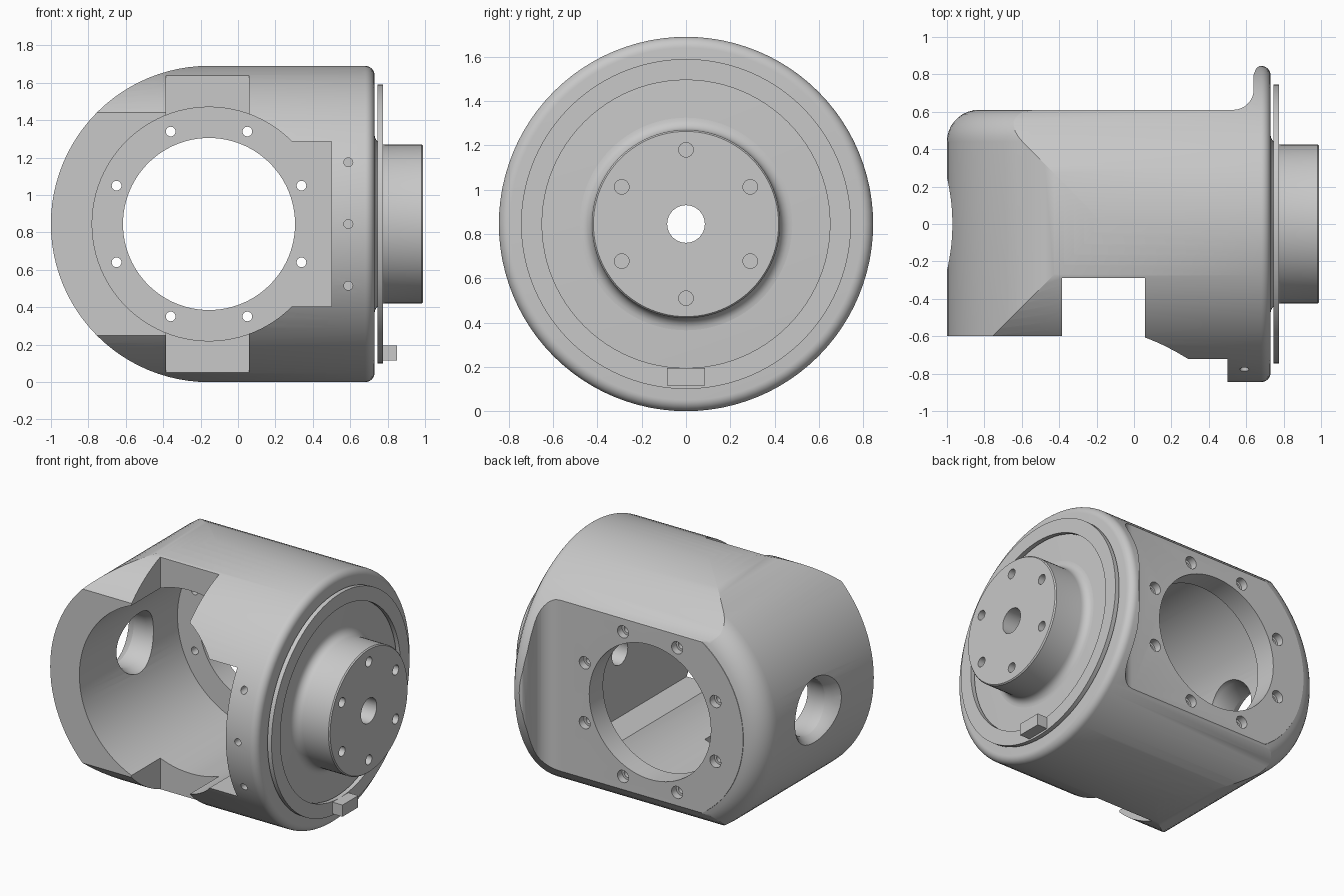
import bpy, bmesh, math
from mathutils import Vector

cube = bpy.data.objects.get("Cube")
if cube:
    bpy.data.objects.remove(cube, do_unlink=True)

R = 0.845          # barrel radius, also the height of its axis
PX = -0.155        # x of the crosswise bore axis
SEG = 96

metal = bpy.data.materials.new("plain grey metal")
metal.use_nodes = True
grey = (0.58, 0.58, 0.58, 1)
metal.diffuse_color = grey
metal.node_tree.nodes["Principled BSDF"].inputs["Base Color"].default_value = grey


def finish(name, bm):
    bmesh.ops.recalc_face_normals(bm, faces=bm.faces)
    me = bpy.data.meshes.new(name)
    bm.to_mesh(me)
    bm.free()
    ob = bpy.data.objects.new(name, me)
    bpy.context.collection.objects.link(ob)
    me.materials.append(metal)
    return ob


def skin(name, loops, closed=False):
    """Bridge a row of equal-length loops, capping the ends unless closed."""
    bm = bmesh.new()
    rings = [[bm.verts.new(p) for p in loop] for loop in loops]
    pairs = list(zip(rings, rings[1:]))
    if closed:
        pairs.append((rings[-1], rings[0]))
    else:
        bm.faces.new(rings[0])
        bm.faces.new(rings[-1])
    n = len(rings[0])
    for a, b in pairs:
        for i in range(n):
            j = (i + 1) % n
            bm.faces.new((a[i], a[j], b[j], b[i]))
    return finish(name, bm)


def lathe(name, axis, profile, centre=(0, 0, R), seg=SEG, closed=False):
    """Turn (distance along axis, radius) points about the x or y axis."""
    c = Vector(centre)
    loops = []
    for a, r in profile:
        loop = []
        for i in range(seg):
            t = 2 * math.pi * i / seg
            u, w = r * math.cos(t), r * math.sin(t)
            loop.append(c + Vector((a, u, w) if axis == "x" else (u, a, w)))
        loops.append(loop)
    return skin(name, loops, closed)


def box(name, x, y, z):
    return skin(name, [[(x[0], y[0], h), (x[1], y[0], h), (x[1], y[1], h), (x[0], y[1], h)] for h in z])


def arc(cx, cy, r, a0, a1, n=8):
    return [(cx + r * math.cos(math.radians(a0 + (a1 - a0) * i / n)),
             cy + r * math.sin(math.radians(a0 + (a1 - a0) * i / n))) for i in range(n + 1)]


def boolean(ob, tool, op="DIFFERENCE"):
    m = ob.modifiers.new(op.lower(), "BOOLEAN")
    m.operation, m.solver, m.object = op, "EXACT", tool
    bpy.context.view_layer.objects.active = ob
    bpy.ops.object.modifier_apply(modifier=m.name)
    bpy.data.objects.remove(tool, do_unlink=True)


def smooth(ob):
    bpy.ops.object.select_all(action="DESELECT")
    ob.select_set(True)
    bpy.context.view_layer.objects.active = ob
    bpy.ops.object.shade_smooth_by_angle(angle=math.radians(28))


def half_round(r, y):
    """Outline with a half-round left end and a roomy square right side."""
    end = [(PX + px, y, R + pz) for px, pz in arc(0, 0, r, 90, 270, 48)]
    return end + [(PX, y, R - 1.2), (0.95, y, R - 1.2), (0.95, y, R + 1.2), (PX, y, R + 1.2)]


# Housing: barrel along x with a rounded outer rim
housing = lathe("housing", "x", [(-1.2, R)] + arc(0.68, R - 0.05, 0.05, 90, 0))

# Round the left end about the crosswise axis, softening its back edge
layers = [(0.8455, -1.1)] + arc(0.6755, 0.44, 0.17, 0, 80) + [(0.5, 1.1)]
boolean(housing, skin("round_end", [half_round(r, y) for r, y in layers]), "INTERSECT")

# Back flat, swept up into the standing rim by a hollow fillet
flat = [(-1.3, 1.2), (-1.3, 0.61), (0.53, 0.61)] + arc(0.53, 0.72, 0.11, -75, 0)
flat += [(0.64, 0.80), (0.653, 0.832), (0.69, 0.86), (0.69, 1.2)]
boolean(housing, skin("back_flat_cut", [[(x, y, z) for x, y in flat] for z in (-0.3, 2)]))

# Front openings: flat face, cross slot, round cavity and side pocket
boolean(housing, box("front_flat_cut", (-1.3, -0.2), (-1.1, -0.6), (-0.2, 1.9)))
boolean(housing, box("cross_slot_cut", (-0.385, 0.06), (-1.2, -0.29), (-0.3, 2)))
boolean(housing, lathe("cavity_cut", "y", [(-1.3, 0.625), (0.46, 0.625)], (PX, 0, R)))
boolean(housing, box("pocket_cut", (0.01, 0.5), (-1.4, 0.455), (R - 0.44, R + 0.44)))

# Back opening with a ring of counterbored screw holes
boolean(housing, lathe("back_hole_cut", "y", [(0.3, 0.46), (0.8, 0.46)], (PX, 0, R)))
for k in range(8):
    t = math.radians(22.5 + 45 * k)
    c = (PX + 0.535 * math.cos(t), 0, R + 0.535 * math.sin(t))
    boolean(housing, lathe("screw_cut", "y", [(0.4, 0.026), (0.56, 0.026), (0.56, 0.042), (0.7, 0.042)], c, 20))

# Flared cable hole in the round end
boolean(housing, lathe("cable_hole_cut", "x", [(-1.1, 0.30), (-1, 0.25), (-0.96, 0.21), (-0.92, 0.185),
                                               (-0.82, 0.185), (-0.78, 0.20), (-0.6, 0.23)], seg=48))
# Central bore and three small holes in the front rim
boolean(housing, lathe("bore_cut", "x", [(0.4, 0.085), (0.9, 0.085)], seg=48))
for dz in (-0.33, 0, 0.33):
    boolean(housing, lathe("rim_hole_cut", "y", [(-1, 0.024), (-0.65, 0.024)], (0.59, 0, R + dz), 16))
smooth(housing)

# Output hub with a filleted foot, bore and six bolt holes
foot = arc(0.785, 0.48, 0.055, 180, 270, 6)
hub = lathe("output_hub", "x", [(0.72, 0.48)] + foot + [(0.982, 0.425), (0.99, 0.418)])
boolean(hub, lathe("hub_bore_cut", "x", [(0.6, 0.085), (1.1, 0.085)], seg=48))
for k in range(6):
    t = math.radians(30 + 60 * k)
    c = (0, 0.335 * math.cos(t), R + 0.335 * math.sin(t))
    boolean(hub, lathe("bolt_cut", "x", [(0.88, 0.033), (1.1, 0.033)], c, 24))
smooth(hub)

# Thin seal ring standing off the face, with its stop tab
ring = lathe("seal_ring", "x", [(0.745, 0.65), (0.775, 0.65), (0.775, 0.745), (0.745, 0.745)], closed=True)
smooth(ring)
box("stop_tab", (0.77, 0.85), (-0.085, 0.085), (0.115, 0.195))
